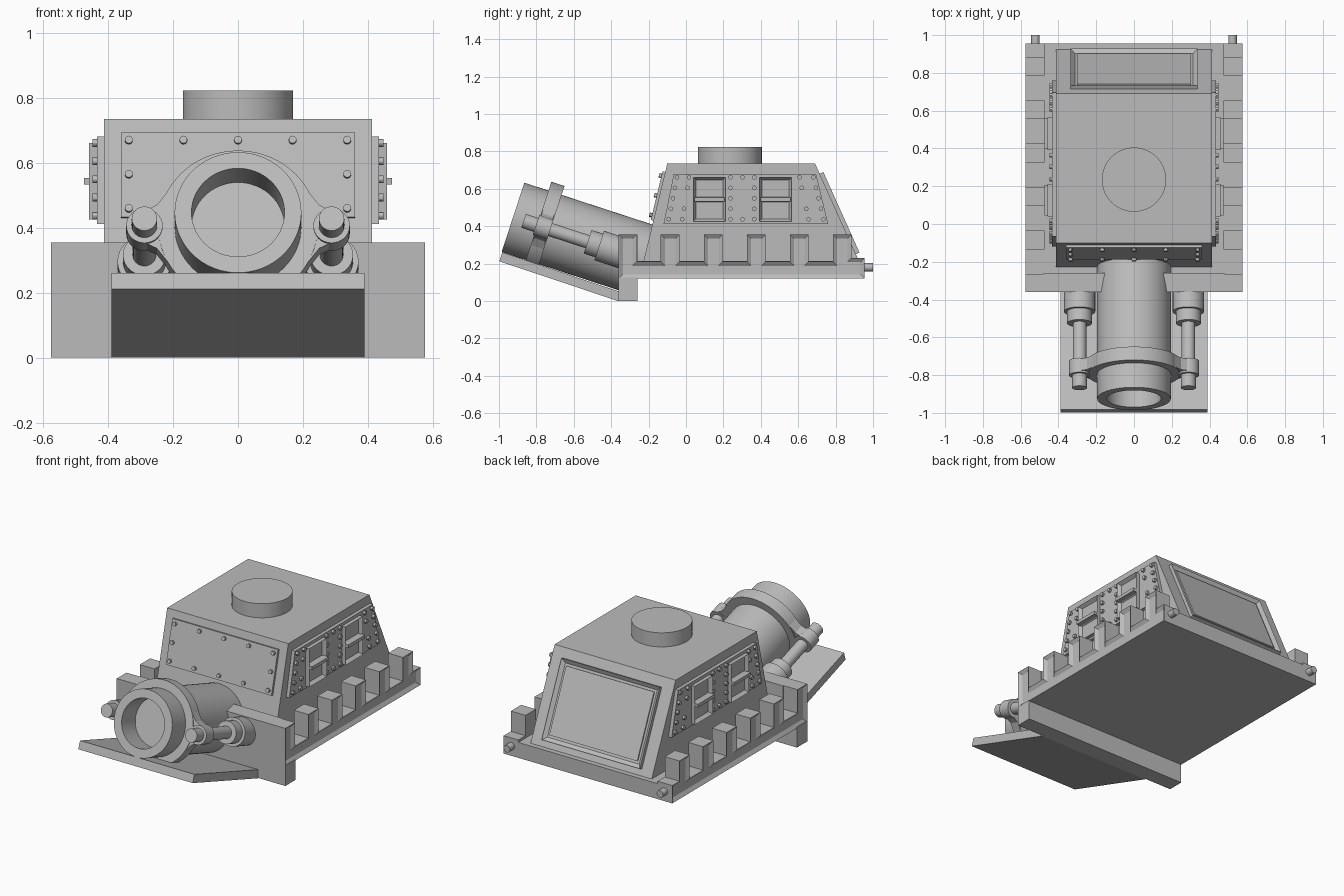
import bpy, bmesh
from math import radians
from mathutils import Matrix, Vector

old = bpy.data.objects.get("Cube")
if old:
    bpy.data.objects.remove(old, do_unlink=True)

GREY = (0.5, 0.5, 0.5, 1.0)
mat = bpy.data.materials.new("grey metal")
mat.use_nodes = True
mat.diffuse_color = GREY
mat.node_tree.nodes["Principled BSDF"].inputs["Base Color"].default_value = GREY


def finish(name, bm, matrix=None, mirror=False, smooth=False):
    """Turn a bmesh into an object whose origin stays on the centre line."""
    if matrix:
        bm.transform(matrix)
    bmesh.ops.recalc_face_normals(bm, faces=bm.faces)
    mesh = bpy.data.meshes.new(name)
    bm.to_mesh(mesh)
    bm.free()
    mesh.materials.append(mat)
    obj = bpy.data.objects.new(name, mesh)
    bpy.context.collection.objects.link(obj)
    if mirror:
        obj.modifiers.new("Mirror", "MIRROR")
    if smooth:
        bpy.ops.object.select_all(action="DESELECT")
        obj.select_set(True)
        bpy.context.view_layer.objects.active = obj
        bpy.ops.object.shade_smooth_by_angle(angle=radians(30))
    return obj


def recess(bm, direction, width, depth):
    """Sink the faces looking along direction, leaving a raised rim."""
    bm.normal_update()
    faces = [f for f in bm.faces if f.normal.dot(Vector(direction)) > 0.99]
    bmesh.ops.inset_region(bm, faces=faces, thickness=width, depth=-depth,
                           use_even_offset=True)


def add_box(bm, lo, hi):
    lo, hi = Vector(lo), Vector(hi)
    size = Matrix.Diagonal((hi - lo).to_4d())
    size[3][3] = 1
    bmesh.ops.create_cube(bm, size=1, matrix=Matrix.Translation((lo + hi) / 2) @ size)


def box(name, lo, hi, matrix=None, mirror=False, rim=None):
    bm = bmesh.new()
    add_box(bm, lo, hi)
    if rim:
        recess(bm, *rim)
    return finish(name, bm, matrix, mirror)


def prism(name, profile, x0, x1, mirror=False, rim=None):
    """Extrude a (y, z) profile along x."""
    bm = bmesh.new()
    face = bm.faces.new([bm.verts.new((x0, y, z)) for y, z in profile])
    out = bmesh.ops.extrude_face_region(bm, geom=[face])
    verts = [v for v in out["geom"] if isinstance(v, bmesh.types.BMVert)]
    bmesh.ops.translate(bm, vec=(x1 - x0, 0, 0), verts=verts)
    bmesh.ops.recalc_face_normals(bm, faces=bm.faces)
    if rim:
        recess(bm, *rim)
    return finish(name, bm, mirror=mirror)


def lathe(name, profile, matrix, mirror=False, steps=48):
    """Spin a (radius, height) profile around local z."""
    bm = bmesh.new()
    verts = [bm.verts.new((r, 0, h)) for r, h in profile]
    edges = [bm.edges.new(pair) for pair in zip(verts, verts[1:])]
    bmesh.ops.spin(bm, geom=verts + edges, axis=(0, 0, 1), cent=(0, 0, 0),
                   angle=radians(360), steps=steps)
    bmesh.ops.remove_doubles(bm, verts=bm.verts, dist=0.0005)
    return finish(name, bm, matrix, mirror, smooth=True)


def rivets(name, places, matrix, mirror=False):
    bm = bmesh.new()
    for x, y in places:
        bmesh.ops.create_cone(bm, cap_ends=True, segments=12, radius1=0.012, radius2=0.012,
                              depth=0.028, matrix=Matrix.Translation((x, y, 0)))
    return finish(name, bm, matrix, mirror, smooth=True)


# Hull: deck, front cross beam and its lower lip
box("deck", (-0.48, -0.3, 0.12), (0.48, 0.955, 0.215))
box("front_beam", (-0.48, -0.36, 0.1), (0.48, -0.26, 0.355))
box("front_lip", (-0.575, -0.36, 0), (0.575, -0.26, 0.125))

# Notched side rails with raised trim
rail = [(-0.36, 0.12), (0.955, 0.12), (0.955, 0.23), (0.885, 0.23), (0.885, 0.355)]
for i in range(5):
    gap_end = 0.785 - i * 0.23
    gap_start = gap_end - 0.13
    rail += [(gap_end, 0.355), (gap_end, 0.21), (gap_start, 0.21), (gap_start, 0.355)]
rail.append((-0.36, 0.355))
prism("side_rail", rail, 0.475, 0.575, mirror=True, rim=((1, 0, 0), 0.022, 0.015))
lathe("tow_peg", [(0, 0), (0.022, 0), (0.022, 0.06), (0, 0.06)],
      Matrix.Translation((0.522, 0.94, 0.18)) @ Matrix.Rotation(radians(-90), 4, "X"),
      mirror=True, steps=16)

# Cabin with sloped ends and a round roof hatch
prism("cabin", [(-0.25, 0.12), (-0.1, 0.735), (0.69, 0.735), (0.935, 0.19), (0.935, 0.12)],
      -0.413, 0.413)
lathe("roof_hatch", [(0, 0), (0.17, 0), (0.17, 0.09), (0, 0.09)],
      Matrix.Translation((0, 0.235, 0.732)), steps=64)

# Riveted front panel lying on the sloped face
front = Matrix.Translation((0, -0.143, 0.56)) @ Matrix.Rotation(radians(76.3), 4, "X")
box("front_panel", (-0.36, -0.134, -0.01), (0.36, 0.134, 0.014), front)
spots = [(x * 0.168, s * 0.108) for x in range(-2, 3) for s in (-1, 1)]
rivets("front_rivets", spots + [(-0.336, 0), (0.336, 0)],
       front @ Matrix.Translation((0, 0, 0.014)))

# Framed rear panel lying on the sloped face
rear = Matrix.Translation((0, 0.811, 0.465)) @ Matrix.Rotation(radians(-65.8), 4, "X")
box("rear_frame", (-0.335, -0.236, -0.01), (0.335, 0.236, 0.022), rear,
    rim=((0, 0, 1), 0.022, 0.018))
box("rear_panel", (-0.3, -0.2, -0.01), (0.3, 0.2, 0.012), rear)

# Side panels with two double windows each
prism("side_panel", [(-0.12, 0.412), (-0.065, 0.68), (0.695, 0.68), (0.76, 0.412)],
      0.405, 0.434, mirror=True)
for label, y in (("front", 0.04), ("rear", 0.393)):
    bm = bmesh.new()
    for z in (0.425, 0.543):
        add_box(bm, (0.42, y, z), (0.458, y + 0.172, z + 0.118))
    bm.normal_update()
    panes = [f for f in bm.faces if f.normal.x > 0.99]
    bmesh.ops.inset_individual(bm, faces=panes, thickness=0.02, depth=-0.022)
    finish(label + "_window", bm, mirror=True)
    box(label + "_window_bar", (0.44, y + 0.005, 0.533), (0.474, y + 0.167, 0.553), mirror=True)

# Side rivets: columns beside the windows, the outer ones following the slope
spots = []
for i in range(5):
    z = 0.437 + i * 0.056
    spots += [(-0.092 + i * 0.011, z), (0.735 - i * 0.0135, z), (0.238, z), (0.365, z)]
    if i in (0, 4):
        spots.append((0.302, z))
    if i != 2:
        spots += [(-0.02 + i * 0.009, z), (0.655 - i * 0.012, z)]
side = Matrix(((0, 0, 1, 0.434), (1, 0, 0, 0), (0, 1, 0, 0), (0, 0, 0, 1)))
rivets("side_rivets", spots, side, mirror=True)

# Sloping front ramp
prism("front_ramp", [(-0.34, 0), (-0.365, 0), (-0.998, 0.212), (-0.982, 0.26), (-0.34, 0.045)],
      -0.39, 0.39)

# Tilted barrel with a bored muzzle and a collar (local z runs back from the muzzle)
tilt = Matrix.Translation((0, -0.925, 0.447)) @ Matrix.Rotation(radians(-108.1), 4, "X")
lathe("barrel", [(0, 0.14), (0.143, 0.14), (0.143, 0), (0.195, 0), (0.195, 0.735), (0, 0.735)],
      tilt, steps=64)
lathe("barrel_collar", [(0.19, 0.136), (0.245, 0.136), (0.245, 0.21), (0.19, 0.21)],
      tilt, steps=64)

# Lugs joining the collar to the pistons
bm = bmesh.new()
lug = [(0.2, -0.135), (0.25, -0.07), (0.29, -0.05), (0.29, 0.05), (0.25, 0.07), (0.2, 0.135)]
face = bm.faces.new([bm.verts.new((x, y, 0.14)) for x, y in lug])
out = bmesh.ops.extrude_face_region(bm, geom=[face])
bmesh.ops.translate(bm, vec=(0, 0, 0.066),
                    verts=[v for v in out["geom"] if isinstance(v, bmesh.types.BMVert)])
finish("collar_lug", bm, tilt, mirror=True)

# Stepped pistons on both sides of the barrel
steps = [(0.039, 0.06, 0.13), (0.056, 0.13, 0.21), (0.036, 0.21, 0.42),
         (0.066, 0.42, 0.485), (0.083, 0.485, 0.64)]
outline = [(0, steps[0][1])]
for radius, start, end in steps:
    outline += [(radius, start), (radius, end)]
outline.append((0, steps[-1][2]))
lathe("piston", outline, tilt @ Matrix.Translation((0.288, 0, 0)), mirror=True, steps=32)
